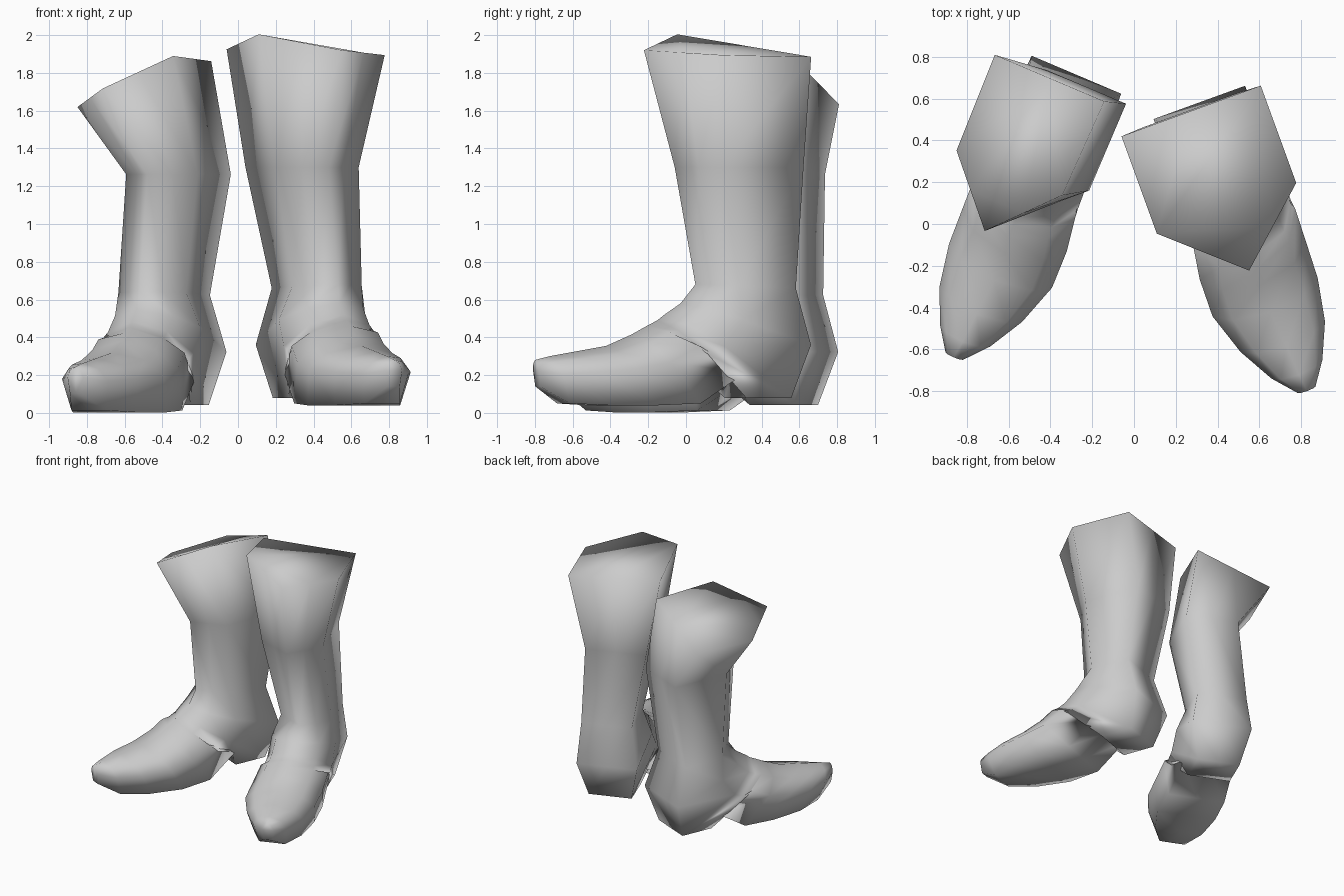
import bpy, bmesh, math
from mathutils import Vector

cube = bpy.data.objects.get("Cube")
if cube:
    bpy.data.objects.remove(cube, do_unlink=True)

# One plain leather colour
leather = bpy.data.materials.new("light_grey_leather")
leather.use_nodes = True
GREY = (0.6, 0.6, 0.6, 1)
leather.diffuse_color = GREY
bsdf = leather.node_tree.nodes["Principled BSDF"]
bsdf.inputs["Base Color"].default_value = GREY
bsdf.inputs["Roughness"].default_value = 0.6

# Ring: centre, half width, back/bottom half width, back (forward, z),
#       front/top (forward, z), where the sides sit between back and front
FOOT = [
    (.516, .195, .195, (-.36, .66), (.135, .68), .65),   # ankle
    (.493, .245, .233, (-.44, .36), (.21, .58), .60),    # heel counter
    (.490, .250, .165, (-.355, .08), (.30, .52), .62),   # heel, rear edge
    (.490, .255, .165, (-.10, .08), (.34, .49), .57),    # heel, front edge
    (.490, .260, .200, (-.08, .21), (.40, .46), .58),    # top of the arch
    (.475, .270, .220, (.17, .05), (.48, .415), .60),    # sole starts
    (.470, .268, .230, (.42, .04), (.62, .355), .62),    # ball
    (.485, .215, .185, (.67, .04), (.80, .325), .62),    # forefoot
    (.495, .130, .100, (.87, .05), (.95, .30), .62),     # toe
    (.505, .045, .035, (1.02, .14), (1.035, .28), .60),  # toe tip
]
# Shaft rings also have a sideways tilt and a lift of the inner side point
SHAFT_UPRIGHT = [
    (.442, .355, .355, (-.415, 1.905), (.398, 1.92), .61, -.02, .07),
    (.430, .235, .235, (-.42, 1.30), (.22, 1.30), .72, 0, 0),
]
SHAFT_SLOUCHED = [
    (.605, .275, .285, (-.375, 1.785), (.42, 1.755), .62, -.11, .05),
    (.425, .205, .205, (-.405, 1.30), (.24, 1.30), .70, .0, 0),
]


def ring_points(ring, rounded):
    c, w, wb, back, front, t = ring[:6]
    tilt, lift = ring[6:] if len(ring) > 6 else (0, 0)
    k, m = (.68, t + (1 - t) * .68) if rounded else (.5, t + (1 - t) * .5)
    # (sideways, fraction from back to front, extra height)
    outline = [(-wb, 0, 0), (0, 0, 0), (wb, 0, 0), (w, t, 0), (w * k, m, 0),
               (0, 1, 0), (-w * k, m, lift / 2), (-w, t, lift)]
    b, f = Vector(back), Vector(front)
    pts = []
    for s, frac, up in outline:
        p = b.lerp(f, frac)
        pts.append(Vector((c + s, p.x, p.y + up + tilt * s / w)))
    return pts


def make_boot(name, shaft, side, degrees, offset):
    a = math.radians(degrees)
    bm = bmesh.new()
    rows = []
    for i, ring in enumerate(shaft + FOOT):
        row = []
        for p in ring_points(ring, i > len(shaft)):
            u, f, z = p + Vector(offset)
            # turn the toe outward, then mirror for the other foot
            x = u * math.cos(a) + f * math.sin(a)
            y = u * math.sin(a) - f * math.cos(a)
            row.append(bm.verts.new((side * x, y, z)))
        rows.append(row)
    # skin between rings, closed at the top and the toe
    for r0, r1 in zip(rows, rows[1:]):
        for j in range(8):
            k = (j + 1) % 8
            bm.faces.new((r0[j], r0[k], r1[k], r1[j]))
    bm.faces.new(rows[0])
    bm.faces.new(rows[-1])
    bmesh.ops.recalc_face_normals(bm, faces=bm.faces)
    for face in bm.faces:
        face.smooth = True
    mesh = bpy.data.meshes.new(name)
    bm.to_mesh(mesh)
    bm.free()
    mesh.materials.append(leather)
    obj = bpy.data.objects.new(name, mesh)
    bpy.context.collection.objects.link(obj)
    return obj


make_boot("left_boot", SHAFT_UPRIGHT, 1, 20, (0, 0, 0))
make_boot("right_boot", SHAFT_SLOUCHED, -1, 23, (.04, -.11, -.037))
